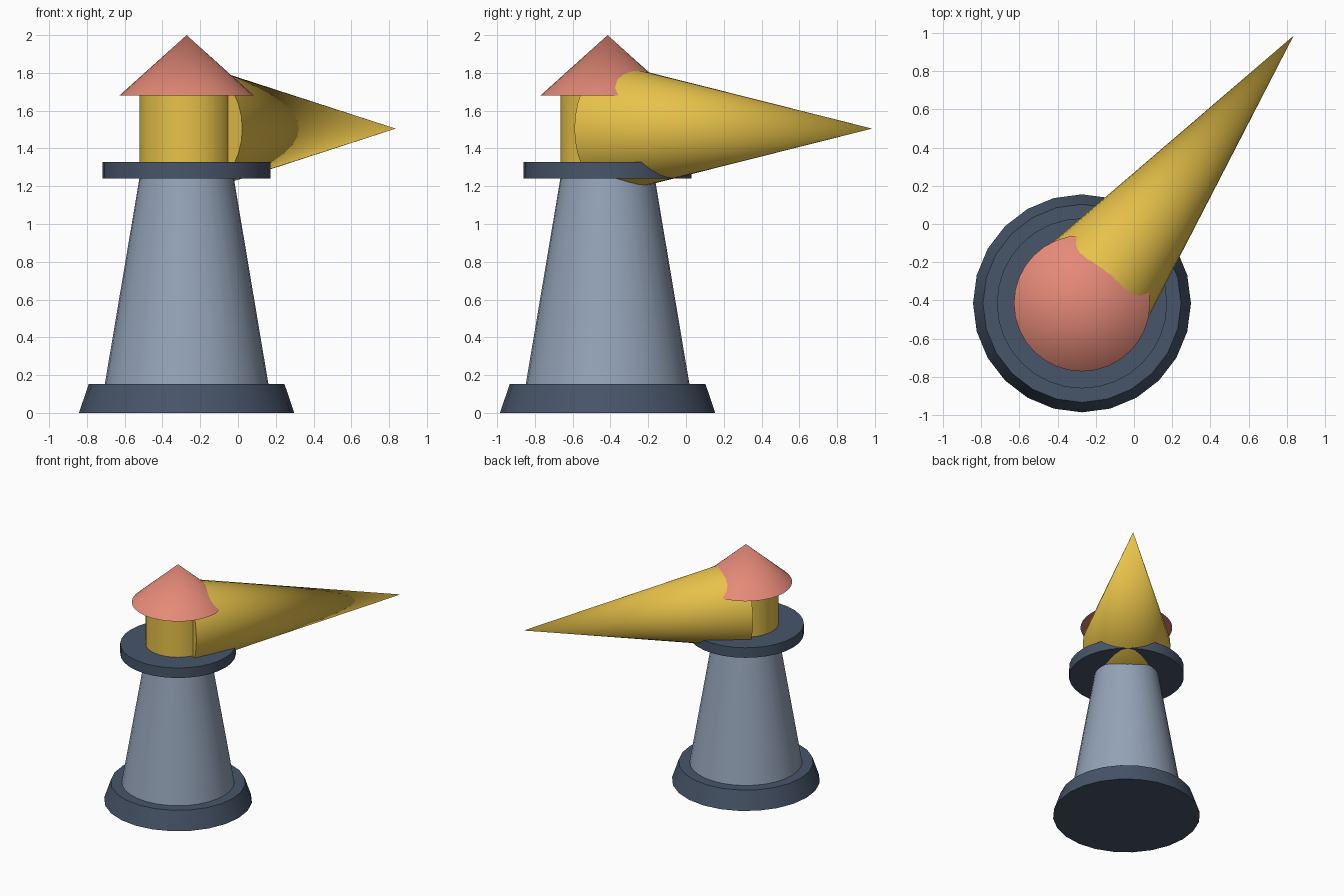
import bpy, math
from mathutils import Vector

default = bpy.data.objects.get("Cube")
if default:
    bpy.data.objects.remove(default, do_unlink=True)


def material(name, hex_code):
    """Flat colour from an sRGB hex code, stored as linear values."""
    srgb = [int(hex_code[i:i + 2], 16) / 255 for i in (0, 2, 4)]
    linear = [((c + 0.055) / 1.055) ** 2.4 for c in srgb]
    mat = bpy.data.materials.new(name)
    mat.use_nodes = True
    mat.diffuse_color = (*linear, 1)
    mat.node_tree.nodes["Principled BSDF"].inputs["Base Color"].default_value = (*linear, 1)
    return mat


slate = material("dark slate", "475569")
stone = material("pale blue grey", "94a3b8")
amber = material("amber yellow", "e8c34a")
coral = material("coral red", "e58a78")

AXIS = Vector((-0.272, -0.415, 0))


def frustum(name, mat, sides, r1, r2, start, end):
    """Closed cone or cylinder running from start to end."""
    span = end - start
    bpy.ops.mesh.primitive_cone_add(
        vertices=sides, radius1=r1, radius2=r2, depth=span.length,
        location=(start + end) / 2,
        rotation=span.to_track_quat("Z", "Y").to_euler())
    obj = bpy.context.object
    obj.name = name
    obj.data.materials.append(mat)
    bpy.ops.object.shade_smooth_by_angle(angle=math.radians(30))
    return obj


def storey(name, mat, sides, r1, r2, z1, z2):
    """Upright section on the tower axis."""
    return frustum(name, mat, sides, r1, r2,
                   AXIS + Vector((0, 0, z1)), AXIS + Vector((0, 0, z2)))


# Tower sections from the ground up
storey("base", slate, 24, 0.57, 0.518, 0, 0.153)
storey("tower", stone, 32, 0.433, 0.25, 0.153, 1.242)
storey("gallery", slate, 32, 0.445, 0.445, 1.242, 1.327)
storey("lamp_room", amber, 32, 0.25, 0.25, 1.327, 1.68)
storey("roof", coral, 32, 0.356, 0, 1.68, 2.0)

# Light beam tapering to a point
tip = Vector((0.835, 0.985, 1.505))
lamp = AXIS + Vector((0, 0, 1.505))
beam_start = lamp + (tip - lamp).normalized() * 0.045
frustum("light_beam", amber, 32, 0.34, 0, beam_start, tip)
